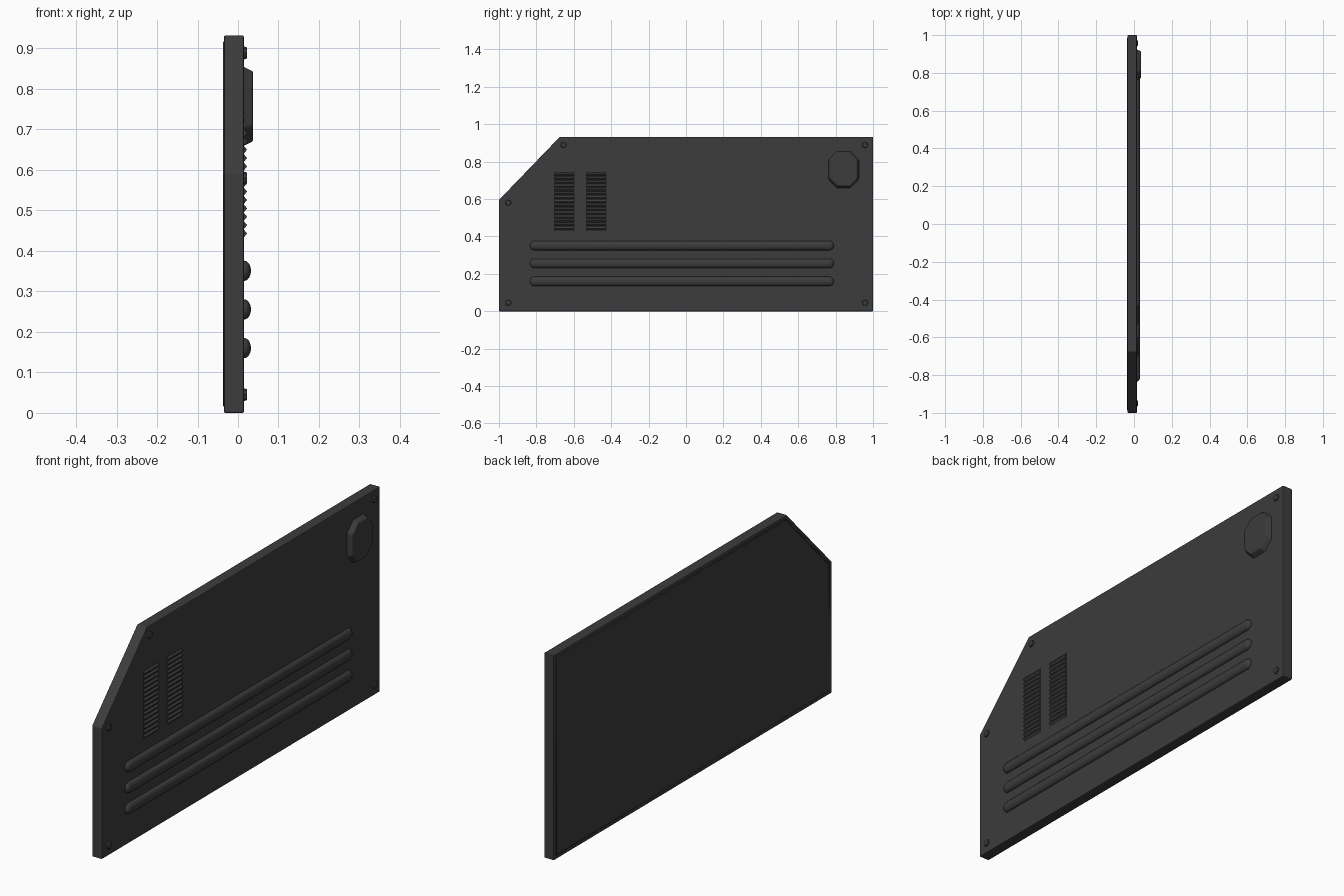
import bpy
import bmesh
import math
from mathutils import Matrix, Vector

cube = bpy.data.objects.get("Cube")
if cube:
    bpy.data.objects.remove(cube)

mat = bpy.data.materials.new("dark_grey")
mat.use_nodes = True
grey = (0.045, 0.045, 0.045, 1)
mat.diffuse_color = grey
bsdf = mat.node_tree.nodes["Principled BSDF"]
bsdf.inputs["Base Color"].default_value = grey
bsdf.inputs["Roughness"].default_value = 0.7

FACE = 0.015    # x of the outer face
BACK = -0.035   # x of the inner face


def finish(name, bm, smooth=False):
    bmesh.ops.recalc_face_normals(bm, faces=bm.faces)
    mesh = bpy.data.meshes.new(name)
    bm.to_mesh(mesh)
    bm.free()
    mesh.materials.append(mat)
    if smooth:
        mesh.shade_smooth()
    obj = bpy.data.objects.new(name, mesh)
    bpy.context.collection.objects.link(obj)
    return obj


def plate(name, outline, x0, x1, top_scale=1.0):
    """Extrude a (y, z) outline along x, optionally tapering the far end."""
    bm = bmesh.new()
    base = bm.faces.new([bm.verts.new((x0, y, z)) for y, z in outline])
    centre = base.calc_center_bounds()
    new = bmesh.ops.extrude_face_region(bm, geom=[base])["geom"]
    for v in new:
        if isinstance(v, bmesh.types.BMVert):
            v.co = centre + (v.co - centre) * top_scale
            v.co.x = x1
    # the extrusion keeps the base face, closing the solid
    if not base.is_valid:
        bmesh.ops.holes_fill(bm, edges=[e for e in bm.edges if e.is_boundary])
    return finish(name, bm)


def inset_outline(points, d):
    """Offset a counter-clockwise outline inwards by d."""
    result = []
    for i, p in enumerate(points):
        p = Vector(p)
        a = (p - Vector(points[i - 1])).normalized()
        b = (Vector(points[(i + 1) % len(points)]) - p).normalized()
        na, nb = Vector((-a.y, a.x)), Vector((-b.y, b.x))
        result.append(p + (na + nb) * d / (1 + na.dot(nb)))
    return result


# Main panel with one clipped corner
outline = [(-1, 0), (1, 0), (1, 0.932), (-0.675, 0.932), (-1, 0.595)]
panel = plate("panel", outline, BACK, FACE)
bevel = panel.modifiers.new("edge_bevel", 'BEVEL')
bevel.width = 0.004
bevel.segments = 2

# Thin seal around the inner face
curve = bpy.data.curves.new("seal", 'CURVE')
curve.dimensions = '3D'
curve.bevel_depth = 0.0035
curve.bevel_resolution = 1
spline = curve.splines.new('POLY')
path = inset_outline(outline, 0.018)
spline.points.add(len(path) - 1)
for point, (y, z) in zip(spline.points, path):
    point.co = (BACK + 0.001, y, z, 1)
spline.use_cyclic_u = True
curve.materials.append(mat)
bpy.context.collection.objects.link(bpy.data.objects.new("seal", curve))

# Long rounded ribs
for i in range(3):
    bm = bmesh.new()
    bmesh.ops.create_uvsphere(bm, u_segments=24, v_segments=12, radius=0.025,
                              matrix=Matrix.Rotation(math.pi / 2, 4, 'X'))
    for v in bm.verts:
        v.co.x = FACE + v.co.x * 0.68
        if abs(v.co.y) < 0.001:
            v.co.y = 0
    # cut at the middle and pull the halves apart
    middle = [e for e in bm.edges if all(abs(v.co.y) < 0.001 for v in e.verts)]
    bmesh.ops.split_edges(bm, edges=middle)
    ends = [f for f in bm.faces if f.calc_center_median().y > 0]
    for v in {v for f in ends for v in f.verts}:
        v.co.y += 0.7875
    for v in {v for f in bm.faces if f not in ends for v in f.verts}:
        v.co.y -= 0.7875
    bmesh.ops.bridge_loops(bm, edges=[e for e in bm.edges if e.is_boundary])
    bmesh.ops.translate(bm, verts=bm.verts, vec=(0, -0.022, 0.16 + i * 0.0955))
    finish(f"rib_{i + 1}", bm, smooth=True)

# Two columns of pointed vent slats
for side, y in (("front", -0.65), ("rear", -0.48)):
    bm = bmesh.new()
    for i in range(15):
        z = 0.443 + i * 0.0207
        place = (Matrix.Translation((FACE, y, z)) @ Matrix.Diagonal((0.0075, 1, 0.009, 1))
                 @ Matrix.Rotation(math.pi / 2, 4, 'X'))
        bmesh.ops.create_cone(bm, cap_ends=True, segments=4, radius1=1, radius2=1,
                              depth=0.104, matrix=place)
    finish(f"{side}_vent_slats", bm)

# Raised octagonal pad
cy, cz, hy, hz, cut = 0.843, 0.757, 0.083, 0.1, 0.045
octagon = []
for sy, sz in ((1, 1), (-1, 1), (-1, -1), (1, -1)):
    corner = [(cy + sy * hy, cz + sz * (hz - cut)), (cy + sy * (hy - cut), cz + sz * hz)]
    octagon += corner if sy * sz > 0 else corner[::-1]
pad = plate("pad", octagon, FACE - 0.005, 0.0375, 0.86)
bevel = pad.modifiers.new("edge_bevel", 'BEVEL')
bevel.width = 0.003

# Corner bolts
bolts = [(-0.95, 0.045), (0.957, 0.045), (0.957, 0.889), (-0.655, 0.889), (-0.95, 0.58)]
for i, (y, z) in enumerate(bolts):
    ring = [(y + 0.017 * math.cos(k * math.pi / 4), z + 0.017 * math.sin(k * math.pi / 4))
            for k in range(8)]
    plate(f"bolt_{i + 1}", ring, FACE - 0.003, 0.022, 0.8)
